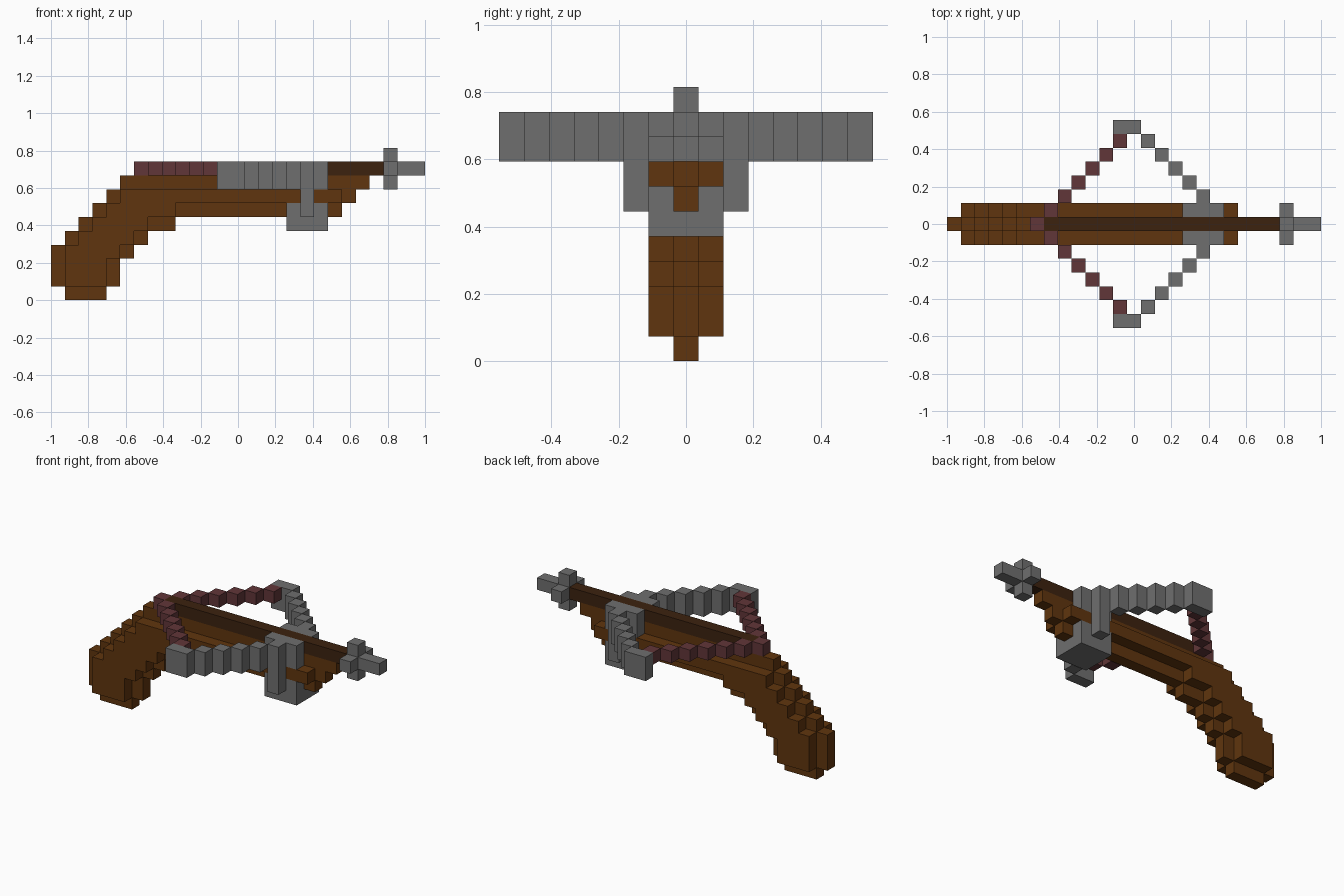
import bpy
import bmesh

U = 2 / 27                      # edge length of one block
cube = bpy.data.objects.get("Cube")
if cube:
    bpy.data.objects.remove(cube, do_unlink=True)


def material(name, rgb):
    """Flat material from 0-255 display values."""
    lin = [((c / 255 + 0.055) / 1.055) ** 2.4 for c in rgb] + [1.0]
    m = bpy.data.materials.new(name)
    m.diffuse_color = lin
    m.use_nodes = True
    m.node_tree.nodes["Principled BSDF"].inputs["Base Color"].default_value = lin
    return m


WOOD = material("brown wood", (96, 53, 14))
DARK = material("dark brown wood", (60, 34, 15))
STEEL = material("grey metal", (111, 111, 111))
CORD = material("dark red cord", (97, 54, 56))


def point(i, j, k):
    """Block grid corner to world; j is measured from the centre plane."""
    return (-1 + i * U, j * U, k * U)


def finish(name, bm, mat):
    bmesh.ops.recalc_face_normals(bm, faces=bm.faces)
    mesh = bpy.data.meshes.new(name)
    bm.to_mesh(mesh)
    bm.free()
    mesh.materials.append(mat)
    obj = bpy.data.objects.new(name, mesh)
    bpy.context.collection.objects.link(obj)
    return obj


def blocks(name, boxes, mat, mirror=False):
    """Boxes given as inclusive block ranges (i0, i1, j0, j1, k0, k1)."""
    bm = bmesh.new()
    for i0, i1, j0, j1, k0, k1 in boxes:
        spans = [(j0, j1)] + ([(-j1, -j0)] if mirror else [])
        for a, b in spans:
            v = [bm.verts.new(point(i, j, k)) for i in (i0, i1 + 1)
                 for j in (a - 0.5, b + 0.5) for k in (k0, k1 + 1)]
            for f in ((0, 1, 3, 2), (4, 6, 7, 5), (0, 4, 5, 1),
                      (2, 3, 7, 6), (0, 2, 6, 4), (1, 5, 7, 3)):
                bm.faces.new([v[n] for n in f])
    return finish(name, bm, mat)


def stepped_slab(name, rows, k0, half, mat):
    """Extrude a stepped side profile; rows hold (first, last) block, bottom up."""
    left, right = [], []
    for n, (a, b) in enumerate(rows):
        for k in (k0 + n, k0 + n + 1):
            left.append((a, k))
            right.append((b + 1, k))
    outline = list(dict.fromkeys(right + left[::-1]))
    bm = bmesh.new()
    face = bm.faces.new([bm.verts.new(point(i, -half, k)) for i, k in outline])
    ext = bmesh.ops.extrude_face_region(bm, geom=[face], use_keep_orig=True)
    verts = [e for e in ext["geom"] if isinstance(e, bmesh.types.BMVert)]
    bmesh.ops.translate(bm, verts=verts, vec=(0, 2 * half * U, 0))
    return finish(name, bm, mat)


# Stock: thin full outline, plus a wider body one block inside it
stepped_slab("stock_spine", [(1, 3), (0, 4), (0, 4), (0, 5), (1, 6), (2, 8),
                             (3, 20), (4, 21), (5, 22)], 0, 0.5, WOOD)
stepped_slab("stock_body", [(1, 3), (1, 3), (1, 4), (2, 5), (3, 6),
                            (4, 8), (5, 20)], 1, 1.5, WOOD)

# Bolt lying on the stock, with a cross-shaped head
blocks("bolt_shaft", [(7, 23, 0, 0, 9, 9)], DARK)
blocks("bolt_head", [(24, 26, 0, 0, 9, 9), (24, 24, 0, 0, 8, 8),
                     (24, 24, 0, 0, 10, 10)], STEEL)
blocks("bolt_head_barbs", [(24, 24, 1, 1, 9, 9)], STEEL, mirror=True)

# Bow limbs step back diagonally to the tips
limbs = [(20 - j, 20 - j, j, j, 8, 9) for j in range(2, 7)]
blocks("bow_limbs", limbs + [(12, 13, 7, 7, 8, 9)], STEEL, mirror=True)

# Bow mount: clamps beside the bolt, side straps and the block under the stock
blocks("bow_clamps", [(17, 19, 1, 1, 8, 9)], STEEL, mirror=True)
blocks("mount_straps", [(18, 18, 2, 2, 6, 7)], STEEL, mirror=True)
blocks("mount_cheeks", [(17, 19, 1, 1, 6, 6)], STEEL, mirror=True)
blocks("mount_base", [(17, 19, -1, 1, 5, 5)], STEEL)

# Drawn string, from the nock out to both tips
blocks("string_nock", [(6, 6, 0, 0, 9, 9)], CORD)
blocks("string", [(6 + j, 6 + j, j, j, 9, 9) for j in range(1, 7)], CORD, mirror=True)
